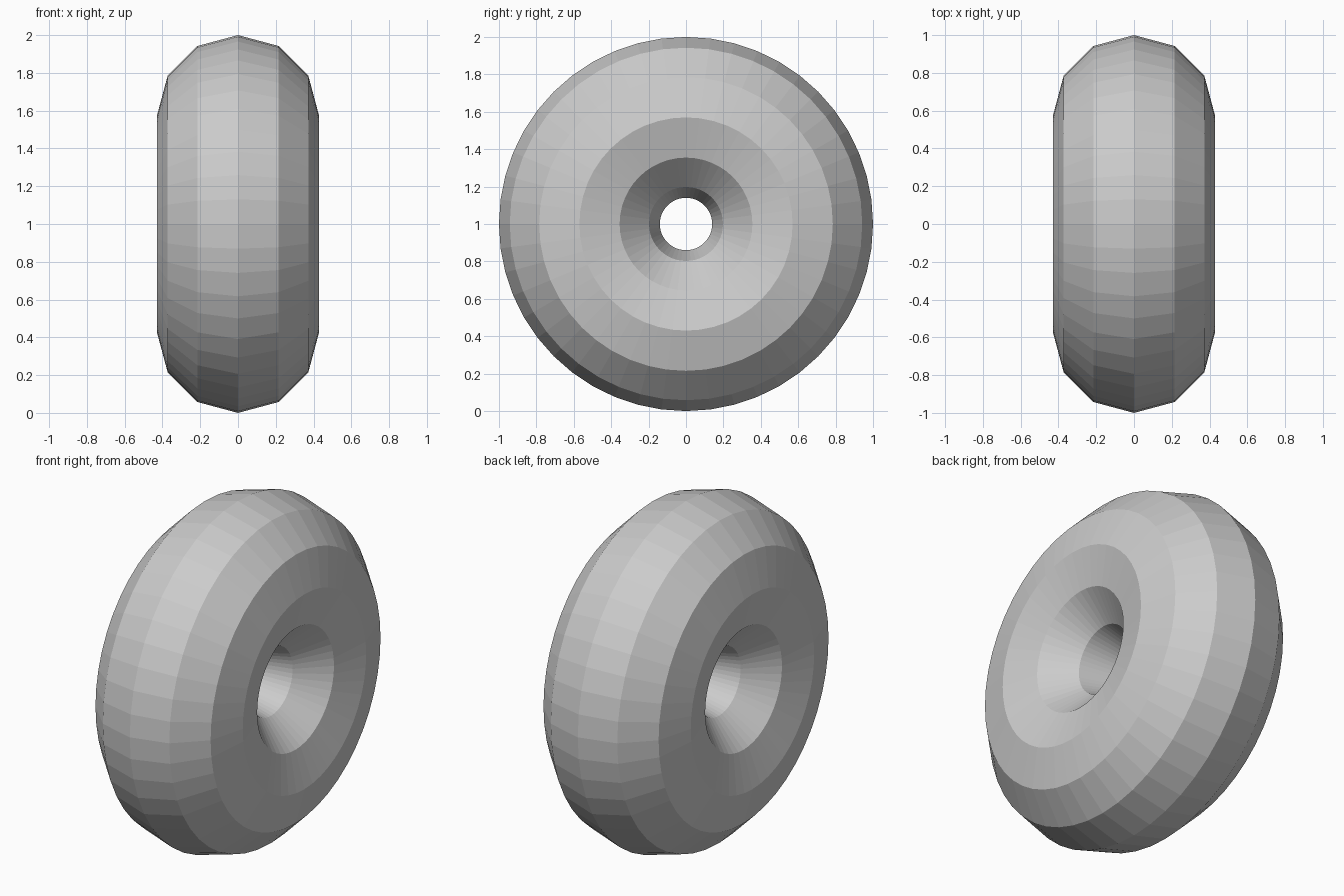
import bpy
import math

if "Cube" in bpy.data.objects:
    bpy.data.objects.remove(bpy.data.objects["Cube"])

# Low-poly ring, axis along x, resting on the ground
bpy.ops.mesh.primitive_torus_add(
    major_radius=0.57, minor_radius=0.43,
    major_segments=48, minor_segments=12,
    location=(0, 0, 1), rotation=(0, math.pi / 2, 0))
ring = bpy.context.object
ring.name = "ring"
bpy.ops.object.transform_apply(location=True, rotation=True, scale=True)
bpy.ops.object.shade_flat()
